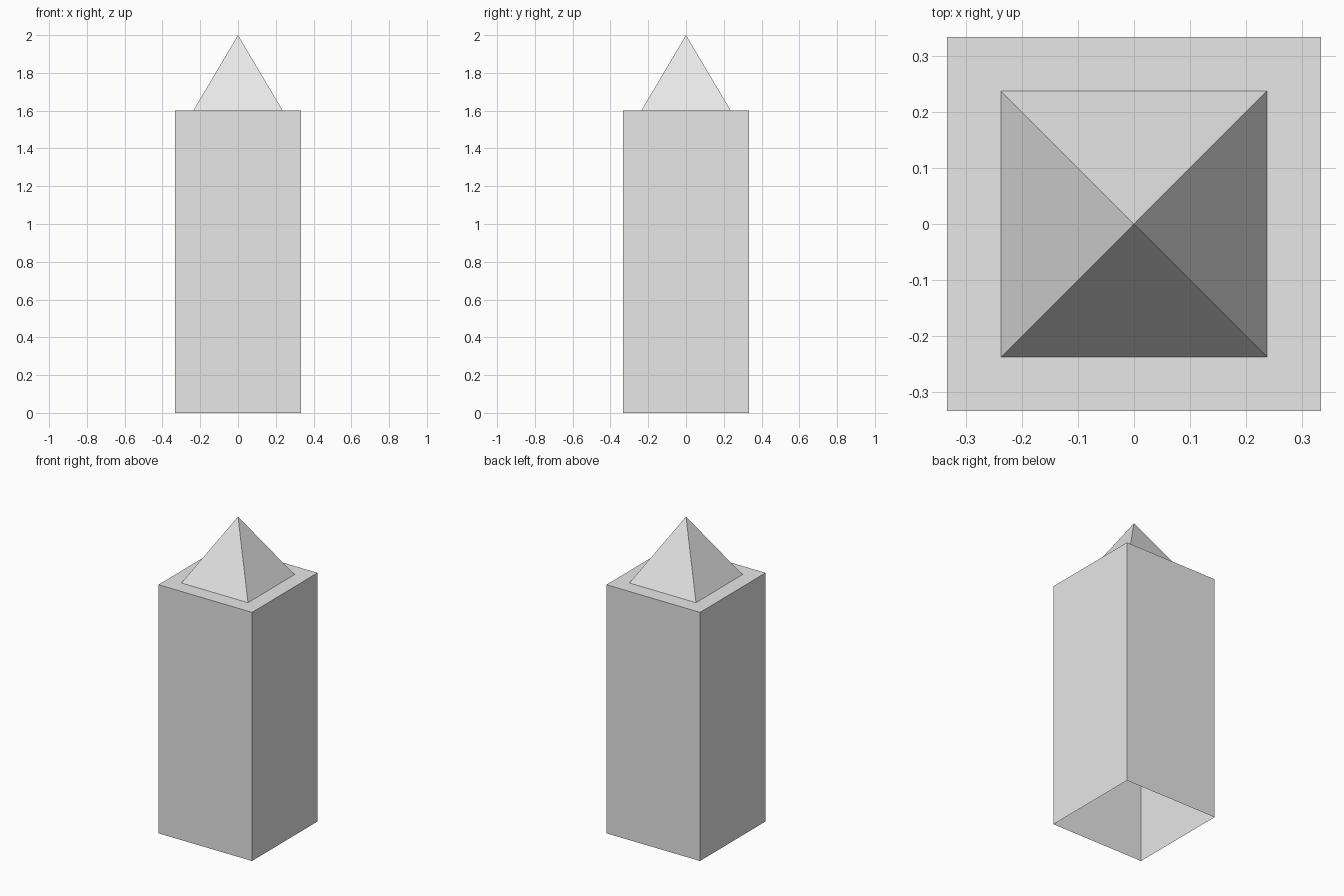
import bpy
import bmesh
import math
from mathutils import Matrix

cube = bpy.data.objects.get("Cube")
if cube:
    bpy.data.objects.remove(cube, do_unlink=True)

# Plain stone grey
stone = bpy.data.materials.new("light_grey")
stone.use_nodes = True
colour = (0.8, 0.8, 0.8, 1)
stone.diffuse_color = colour
stone.node_tree.nodes["Principled BSDF"].inputs["Base Color"].default_value = colour

WIDTH, SHAFT_TOP = 0.666, 1.6
CAP_WIDTH, CAP_HEIGHT = 0.474, 0.4


def add_part(name, bm):
    """Drop the underside, then turn the mesh into an object."""
    bm.normal_update()
    under = [f for f in bm.faces if f.normal.z < -0.9]
    bmesh.ops.delete(bm, geom=under, context="FACES")
    mesh = bpy.data.meshes.new(name)
    bm.to_mesh(mesh)
    bm.free()
    mesh.materials.append(stone)
    obj = bpy.data.objects.new(name, mesh)
    bpy.context.collection.objects.link(obj)
    return obj


# Square shaft, open at the bottom
bm = bmesh.new()
bmesh.ops.create_cube(bm, size=1)
bmesh.ops.scale(bm, vec=(WIDTH, WIDTH, SHAFT_TOP), verts=bm.verts)
bmesh.ops.translate(bm, vec=(0, 0, SHAFT_TOP / 2), verts=bm.verts)
add_part("shaft", bm)

# Four-sided pyramid cap
bm = bmesh.new()
bmesh.ops.create_cone(bm, cap_ends=True, segments=4, radius1=CAP_WIDTH / math.sqrt(2),
                      radius2=0, depth=CAP_HEIGHT,
                      matrix=Matrix.Rotation(math.pi / 4, 4, "Z"))
bmesh.ops.remove_doubles(bm, verts=bm.verts, dist=0.0001)
bmesh.ops.translate(bm, vec=(0, 0, SHAFT_TOP + CAP_HEIGHT / 2), verts=bm.verts)
add_part("pyramid_cap", bm)
